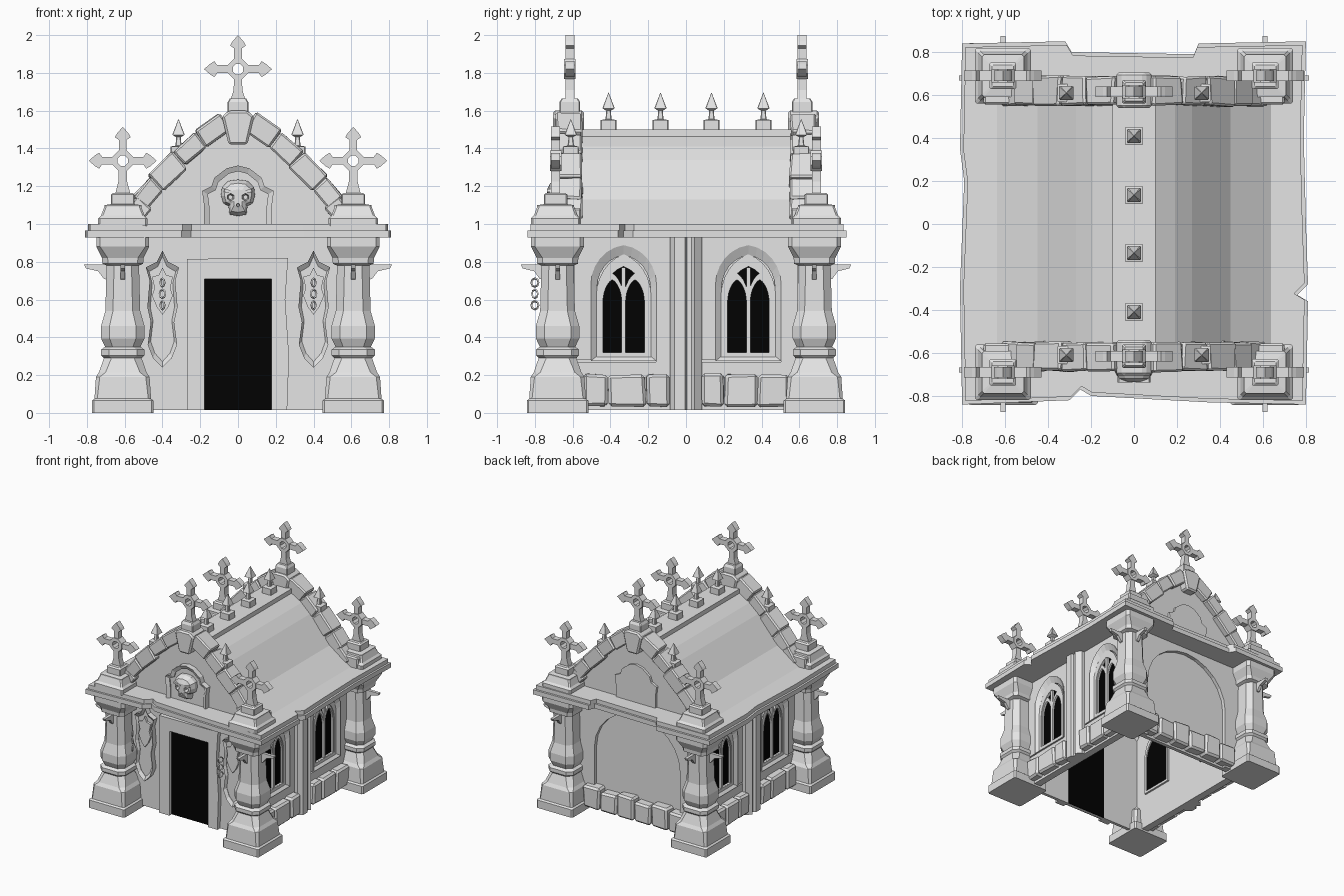
import bpy, bmesh, math, random
from mathutils import Vector, Matrix

if "Cube" in bpy.data.objects:
    bpy.data.objects.remove(bpy.data.objects["Cube"])
random.seed(4)

def material(name, v):
    m = bpy.data.materials.new(name)
    m.diffuse_color = (v, v, v, 1)
    m.use_nodes = True
    m.node_tree.nodes["Principled BSDF"].inputs["Base Color"].default_value = m.diffuse_color
    return m
STONE = material("pale_stone", 0.78)
BLACK = material("black_opening", 0.0005)

def finish(name, bm, mat=STONE, bevel=0):
    bmesh.ops.recalc_face_normals(bm, faces=bm.faces)
    me = bpy.data.meshes.new(name)
    bm.to_mesh(me); bm.free()
    me.materials.append(mat)
    ob = bpy.data.objects.new(name, me)
    bpy.context.collection.objects.link(ob)
    if bevel:
        b = ob.modifiers.new("worn_edges", 'BEVEL')
        b.width, b.segments = bevel, 1
    return ob

def place(plane, u, v, d):
    return {'xz': (u, d, v), 'yz': (d, u, v), 'xy': (u, v, d)}[plane]

# Extruded outline: drawn in a plane, pushed from depth a to depth b
def prism(name, pts, a, b, plane='xz', mat=STONE, bevel=0, jit=0):
    bm = bmesh.new()
    rings = [[bm.verts.new(Vector(place(plane, u, v, d)) + Vector([random.uniform(-jit, jit) for _ in range(3)]))
              for u, v in pts] for d in (a, b)]
    n = len(pts)
    for i in range(n):
        j = (i + 1) % n
        bm.faces.new((rings[0][i], rings[0][j], rings[1][j], rings[1][i]))
    bm.faces.new(rings[0]); bm.faces.new(rings[1][::-1])
    return finish(name, bm, mat, bevel)

# Moulding between two outlines with equal point counts; c is the depth of the inner lip
def frame(name, outer, inner, a, b, plane='xz', c=None):
    bm = bmesh.new()
    R = [[bm.verts.new(place(plane, u, v, d)) for u, v in pts] for pts, d in
         ((outer, a), (outer, b), (inner, b if c is None else c), (inner, a))]
    n = len(outer)
    for k in range(4):
        for i in range(n):
            j = (i + 1) % n
            bm.faces.new((R[k][i], R[k][j], R[(k + 1) % 4][j], R[(k + 1) % 4][i]))
    return finish(name, bm)

def rect(u0, v0, u1, v1):
    return [(u0, v0), (u0, v1), (u1, v1), (u1, v0)]

def box(name, x0, x1, y0, y1, z0, z1, mat=STONE, bevel=0, jit=0):
    return prism(name, rect(x0, y0, x1, y1), z0, z1, 'xy', mat, bevel, jit)

# Stack of chamfered squares: (half width, z, chamfer)
def stack(name, cx, cy, prof):
    bm = bmesh.new()
    rings = []
    for h, z, c in prof:
        k = h - c
        rings.append([bm.verts.new((cx + u, cy + v, z)) for u, v in
                      ((h, -k), (h, k), (k, h), (-k, h), (-h, k), (-h, -k), (-k, -h), (k, -h))])
    for p, q in zip(rings, rings[1:]):
        for i in range(8):
            j = (i + 1) % 8
            bm.faces.new((p[i], p[j], q[j], q[i]))
    bm.faces.new(rings[0]); bm.faces.new(rings[-1])
    return finish(name, bm)

def arch(c, hw, z0, zs, z1, n=6, r=1.4):
    T = math.acos((r - 1) / r)
    half = [(hw * (1 - r + r * math.cos(T * i / n)), zs + (z1 - zs) * math.sin(T * i / n) / math.sin(T))
            for i in range(n + 1)]
    return ([(c - hw, z0)] + [(c - x, z) for x, z in half] +
            [(c + x, z) for x, z in half[-2::-1]] + [(c + hw, z0)])

def mirrored(half):          # right half outline, top to bottom, both ends on the axis
    return half + [(-x, z) for x, z in half[-2:0:-1]]

def scaled(pts, s, cz, sz=None):
    return [(x * s, cz + (z - cz) * (sz or s)) for x, z in pts]

def shift(pts, dx, m=1):
    return [(x * m + dx, z) for x, z in pts]

# Cross with pointed arms and a pierced hub
def cross(cx, cy, cz, drop):
    arm = [(.03, .021), (.11, .021), (.125, .042), (.145, .03), (.18, 0),
           (.145, -.03), (.125, -.042), (.11, -.021), (.03, -.021)]
    for k in range(3):
        c, s = math.cos(k * math.pi / 2), math.sin(k * math.pi / 2)
        prism("cross_arm", [(cx + r * c - w * s, cz + r * s + w * c) for r, w in arm], cy - .024, cy + .024)
    foot = [(-.021, -.03), (.021, -.03), (.023, -.11), (.04, -drop), (-.04, -drop), (-.023, -.11)]
    prism("cross_foot", [(cx + u, cz + v) for u, v in foot], cy - .024, cy + .024)
    octo = [(math.cos(math.pi * (i + .5) / 4), math.sin(math.pi * (i + .5) / 4)) for i in range(8)]
    frame("cross_hub", [(cx + .058 * u, cz + .058 * v) for u, v in octo],
          [(cx + .03 * u, cz + .03 * v) for u, v in octo], cy - .031, cy + .031)

def finial(x, y, z):
    stack("finial_spike", x, y, [(.042, z - .04, .004), (.042, z + .05, .004), (.016, z + .055, .004),
          (.012, z + .1, .004), (.033, z + .112, .004), (.001, z + .195, .0003)])

# Corner pillars with brackets, pedestals and crosses
PILLAR = [(.163, 0, .01), (.163, .065, .01), (.15, .075, .015), (.142, .19, .02), (.126, .215, .035),
          (.1, .29, .04), (.114, .305, .04), (.114, .335, .04), (.094, .35, .04), (.115, .395, .045),
          (.115, .46, .045), (.092, .54, .04), (.086, .78, .04), (.108, .79, .03), (.11, .82, .03),
          (.14, .88, .02), (.14, .93, .02)]
for sx in (-1, 1):
    for sy in (-1, 1):
        px, py = .61 * sx, .68 * sy
        stack("corner_pillar", px, py, PILLAR)
        hook = [(.07, .785), (.205, .785), (.195, .765), (.13, .75), (.1, .71), (.07, .7)]
        prism("side_bracket", shift([(u * sx, v) for u, v in hook], px), py - .012, py + .012)
        prism("end_bracket", shift([(u * sy * .95, v) for u, v in hook], py), px - .012, px + .012, 'yz')
        stack("cross_pedestal", px, .69 * sy, [(.13, .99, .01), (.13, 1.03, .01), (.115, 1.045, .01),
              (.098, 1.09, .01), (.098, 1.1, .01), (.062, 1.105, .006), (.062, 1.155, .006), (.05, 1.165, .006)])
        cross(px, .69 * sy, 1.335, .175)

# Cornice slab with chipped edges, narrower top course
SLAB = [(-.8, .84), (-.32, .85), (-.29, .80), (.28, .79), (.3, .84), (.8, .85), (.79, .4), (.8, 0),
        (.81, -.28), (.76, -.33), (.81, -.36), (.8, -.84), (.35, -.83), (-.2, -.80), (-.25, -.77), (-.3, -.82),
        (-.8, -.84), (-.81, -.3), (-.79, .2), (-.81, .35)]
prism("cornice_lower", SLAB, .928, .966, 'xy')
prism("cornice_top", [(x * .98, y * .98) for x, y in SLAB], .964, 1.0, 'xy')

# Side walls: recessed windows, pilaster, base stones
for s in (-1, 1):
    box("side_wall", .515 * s, .535 * s, -.6, .6, .015, .93)
    prism("side_pilaster", [(.53 * s, -.085), (.6 * s, -.085), (.635 * s, -.06), (.635 * s, -.004),
          (.615 * s, .005), (.615 * s, .03), (.635 * s, .045), (.6 * s, .085), (.53 * s, .085)], .015, .93, 'xy')
    for c in (-.33, .33):
        prism("window_bay", [(c + .26, .015), (c + .26, .93), (c - .26, .93), (c - .26, .28)] +
              arch(c, .172, .28, .68, .885, r=1.15) + [(c + .172, .27), (c - .26, .27), (c - .26, .015)],
              .53 * s, .575 * s, 'yz')
        frame("window_splay", arch(c, .174, .275, .68, .888, r=1.15), arch(c, .142, .3, .66, .835, r=1.15),
              .53 * s, .582 * s, 'yz', .557 * s)
        frame("window_frame", arch(c, .145, .29, .62, .84), arch(c, .122, .32, .58, .775), .53 * s, .562 * s, 'yz')
        prism("window_glass", arch(c, .123, .315, .58, .777), .534 * s, .541 * s, 'yz', BLACK)
        prism("window_glass_inside", arch(c, .123, .315, .58, .777), .51 * s, .517 * s, 'yz', BLACK)
        prism("window_mullion", rect(c - .011, .32, c + .011, .77), .535 * s, .56 * s, 'yz')
        for d in (-.06, .06):
            frame("window_tracery", arch(c + d, .063, .32, .58, .74), arch(c + d, .05, .321, .58, .705),
                  .535 * s, .556 * s, 'yz')
        frame("window_inner_trim", arch(c, .14, .3, .6, .82), arch(c, .122, .32, .58, .775), .5 * s, .525 * s, 'yz')
    for y0, y1 in ((-.54, -.415), (-.41, -.215), (-.21, -.09), (.08, .2), (.205, .375), (.38, .54)):
        box("side_base_stone", .54 * s, .635 * s, y0, y1, .035, .205, bevel=.015, jit=.006)

# Front wall: door, surround and plaques
box("front_wall", -.56, .56, -.605, -.58, .015, .93)
prism("door_surround", [(-.27, .015), (-.27, .815), (.265, .82), (.25, .6), (.27, .3), (.26, .015), (.177, .015),
      (.177, .71), (-.177, .71), (-.177, .015)], -.64, -.59)
prism("door_opening", rect(-.178, .015, .178, .712), -.61, -.602, 'xz', BLACK)
prism("door_opening_inside", rect(-.178, .015, .178, .712), -.582, -.575, 'xz', BLACK)
PLAQUE = mirrored([(0, .86), (.03, .80), (.088, .77), (.068, .70), (.08, .56), (.062, .48), (.078, .36),
                   (.05, .29), (0, .24)])
CREST = mirrored([(0, .77), (.02, .73), (.055, .72), (.042, .66), (.055, .62), (.03, .56), (0, .52)])
for s in (-1, 1):
    frame("plaque_rim", shift(PLAQUE, .4 * s, s), shift(scaled(PLAQUE, .8, .55, .9), .4 * s, s), -.6, -.65,
          c=-.63)
    prism("plaque_field", shift(scaled(PLAQUE, .81, .55, .91), .4 * s, s), -.627, -.6)
    prism("plaque_crest", shift(CREST, .4 * s, s), -.645, -.615)
    # hanging chain links
    for i, z in enumerate((.57, .63, .69)):
        bpy.ops.mesh.primitive_torus_add(major_radius=.022, minor_radius=.006, major_segments=8, minor_segments=4,
            location=(.4 * s, -.8, z), rotation=(math.pi / 2, 0, (math.pi / 4 if i % 2 else math.pi / 3) * s))
        link = bpy.context.object
        link.name = "chain_link"
        link.data.materials.append(STONE)

# Back wall with blind arch and base stones
box("back_wall", -.56, .56, .575, .605, .015, .93)
prism("back_arch_surround", [(.56, .015), (.56, .93), (-.56, .93), (-.56, .015)] +
      arch(0, .39, .015, .52, .885, 6, 1.02), .6, .635)
for i in range(6):
    x = -.46 + i * .155
    box("back_base_stone", x, x + .149, .59, .685, .03, .19 + .02 * (i % 2), bevel=.015, jit=.006)

# Roof with flared eaves and ridge cap
half = [(.09, 1.47), (.19, 1.41), (.27, 1.34), (.45, 1.13), (.645, .995)]
prism("roof", half + [(-x, z) for x, z in half[::-1]], -.57, .57)
box("ridge_cap", -.1, .1, -.57, .57, 1.44, 1.5)
for y in (-.41, -.135, .135, .41):
    finial(0, y, 1.5)

# Gables: wall, rake stones, keystone, spikes, top cross, plaque
NICHE = mirrored([(0, 1.31), (.06, 1.295), (.125, 1.245), (.14, 1.2), (.19, 1.175), (.18, 1.1), (.18, 1.0), (0, 1.0)])
for s in (-1, 1):
    prism("gable_wall", mirrored([(0, 1.56), (.12, 1.51), (.36, 1.3), (.53, 1.12), (.58, .995), (0, .995)]),
          .56 * s, .635 * s)
    for m in (-1, 1):
        for cx, cz, ln, ang, w in ((.13, 1.495, .165, 35, .115), (.255, 1.395, .15, 42, .1),
                                   (.37, 1.278, .175, 45, .12), (.475, 1.16, .14, 48, .1), (.54, 1.06, .14, 50, .1)):
            a = math.radians(-ang)
            pts = [(m * (cx + u * ln / 2 * math.cos(a) - v * w / 2 * math.sin(a)),
                    cz + u * ln / 2 * math.sin(a) + v * w / 2 * math.cos(a))
                   for u, v in ((-1, -1), (-1, 1), (1, 1), (1, -1))]
            prism("rake_stone", pts, .55 * s, .685 * s, bevel=.01, jit=.007)
        prism("gable_foot_stone", rect(.5 * m, .99, .7 * m, 1.085), .555 * s, .64 * s, bevel=.01)
        finial(.315 * m, .61 * s, 1.36)
    prism("keystone", [(-.05, 1.42), (-.085, 1.57), (-.05, 1.6), (.05, 1.6), (.085, 1.57), (.05, 1.42)],
          .54 * s, .705 * s, bevel=.012)
    stack("top_cross_pedestal", 0, .615 * s, [(.055, 1.57, .006), (.055, 1.645, .006), (.043, 1.665, .006)])
    cross(0, .615 * s, 1.82, .165)
    prism("gable_niche", NICHE, .62 * s, .655 * s)
frame("niche_rim", NICHE, scaled(NICHE, .84, 1.0, .9), -.65, -.68, c=-.665)

# Skull relief with carved sockets
SKULL = mirrored([(0, 1.235), (.05, 1.228), (.085, 1.195), (.09, 1.15), (.078, 1.11), (.05, 1.095), (.045, 1.05),
                  (0, 1.042)])
bm = bmesh.new()
rows = [[bm.verts.new((x, y, z)) for x, z in scaled(SKULL, k, 1.14)] for k, y in
        ((1, -.65), (1, -.685), (.8, -.72), (.45, -.735))]
for p, q in zip(rows, rows[1:]):
    for i in range(len(p)):
        j = (i + 1) % len(p)
        bm.faces.new((p[i], p[j], q[j], q[i]))
bm.faces.new(rows[0]); bm.faces.new(rows[-1])
skull = finish("skull_relief", bm)
bm = bmesh.new()
for x, z, r in ((-.04, 1.142, .025), (.04, 1.142, .025), (0, 1.1, .012)):
    bmesh.ops.create_cone(bm, cap_ends=True, segments=6, radius1=r * .5, radius2=r * 1.15, depth=.08,
                          matrix=Matrix.Translation((x, -.735, z)) @ Matrix.Rotation(math.pi / 2, 4, 'X'))
cutter = finish("socket_cutter", bm)
cutter.hide_render = True
cutter.hide_viewport = True
cut = skull.modifiers.new("sockets", 'BOOLEAN')
cut.object, cut.operation, cut.solver = cutter, 'DIFFERENCE', 'EXACT'
for m in (-1, 1):
    prism("skull_brow", [(.008 * m, 1.158), (.012 * m, 1.172), (.07 * m, 1.186), (.076 * m, 1.17)], -.737, -.7)
